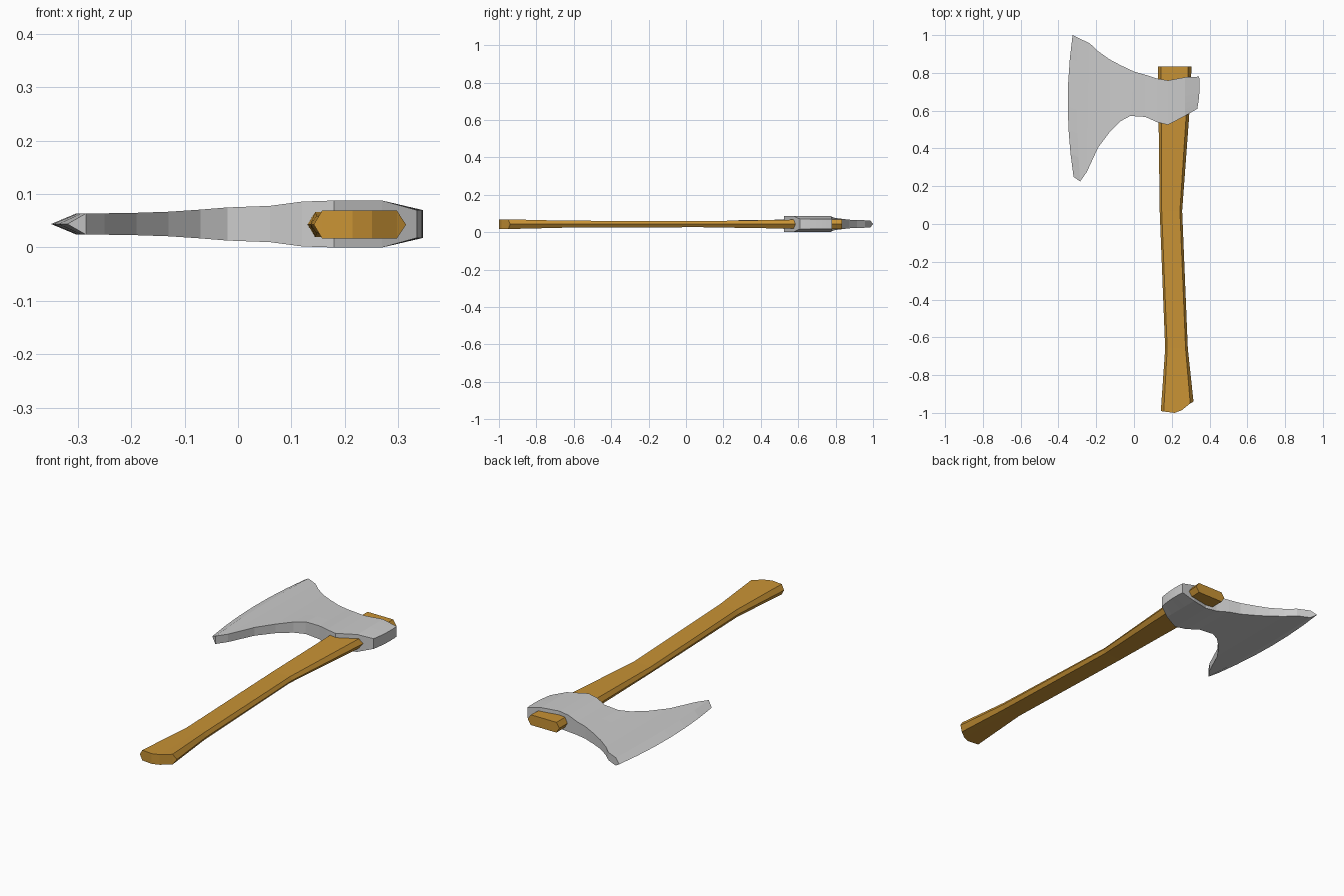
import bpy, bmesh

if "Cube" in bpy.data.objects:
    bpy.data.objects.remove(bpy.data.objects["Cube"])


def plate(name, rows, zc, color=None):
    """Mirror a grid of (x, y, half_thickness) points about z = zc and close its border."""
    bm = bmesh.new()
    up = [[bm.verts.new((x, y, zc + h)) for x, y, h in r] for r in rows]
    dn = [[bm.verts.new((x, y, zc - h)) for x, y, h in r] for r in rows]
    n, m = len(rows), len(rows[0])
    for g in (up, dn):
        for i in range(n - 1):
            for j in range(m - 1):
                bm.faces.new((g[i][j], g[i + 1][j], g[i + 1][j + 1], g[i][j + 1]))
    border = ([(i, 0) for i in range(n)] + [(n - 1, j) for j in range(1, m)]
              + [(i, m - 1) for i in range(n - 2, -1, -1)] + [(0, j) for j in range(m - 2, 0, -1)])
    for (a, b), (c, d) in zip(border, border[1:] + border[:1]):
        bm.faces.new((up[a][b], up[c][d], dn[c][d], dn[a][b]))
    bmesh.ops.remove_doubles(bm, verts=bm.verts[:], dist=1e-5)
    bmesh.ops.recalc_face_normals(bm, faces=bm.faces[:])
    me = bpy.data.meshes.new(name)
    bm.to_mesh(me)
    bm.free()
    ob = bpy.data.objects.new(name, me)
    bpy.context.collection.objects.link(ob)
    if color:
        mat = bpy.data.materials.new(name + "_material")
        mat.diffuse_color = color
        mat.use_nodes = True
        mat.node_tree.nodes["Principled BSDF"].inputs["Base Color"].default_value = mat.diffuse_color
        me.materials.append(mat)
    return ob


# Axe head: lower point, upper point, bow in x, half thickness
head = [
    ((-0.32, 0.25), (-0.325, 1.0), -0.028, 0.0),
    ((-0.285, 0.225), (-0.295, 0.985), -0.012, 0.02),
    ((-0.25, 0.275), (-0.235, 0.957), 0, 0.02),
    ((-0.19, 0.405), (-0.19, 0.915), 0, 0.021),
    ((-0.13, 0.485), (-0.13, 0.872), 0, 0.023),
    ((-0.07, 0.545), (-0.07, 0.84), 0, 0.027),
    ((-0.02, 0.572), (0.00, 0.807), 0, 0.031),
    ((0.06, 0.567), (0.06, 0.79), 0, 0.034),
    ((0.12, 0.54), (0.12, 0.77), 0, 0.042),
    ((0.18, 0.525), (0.18, 0.76), 0, 0.044),
    ((0.27, 0.572), (0.27, 0.777), 0, 0.044),
    ((0.335, 0.61), (0.345, 0.78), 0.006, 0.026),
]
rows = []
for (x0, y0), (x1, y1), bow, h in head:
    rows.append([(x0 + (x1 - x0) * t + bow * 4 * t * (1 - t), y0 + (y1 - y0) * t, h)
                 for t in (0, 1 / 6, 1 / 3, 1 / 2, 2 / 3, 5 / 6, 1)])
plate("axe_head", rows, 0.044)

# Handle: y, left x, right x, half thickness; six-sided with a rounded butt
handle = [
    (-1.0, 0.142, 0.315, 0.026),
    (-0.66, 0.165, 0.285, 0.019),
    (0.07, 0.136, 0.255, 0.016),
    (0.57, 0.13, 0.292, 0.024),
    (0.835, 0.127, 0.305, 0.026),
]
fracs = (0, 0.09, 0.42, 0.63, 0.9, 1)
butt = (0.01, 0.007, 0.0, 0.013, 0.05, 0.06)
rows = []
for k, (y, xl, xr, h) in enumerate(handle):
    rows.append([(xl + (xr - xl) * f, y + (b if k == 0 else 0), h if 0 < f < 1 else 0)
                 for f, b in zip(fracs, butt)])
plate("handle", rows, 0.043, (0.58, 0.29, 0.035, 1))
